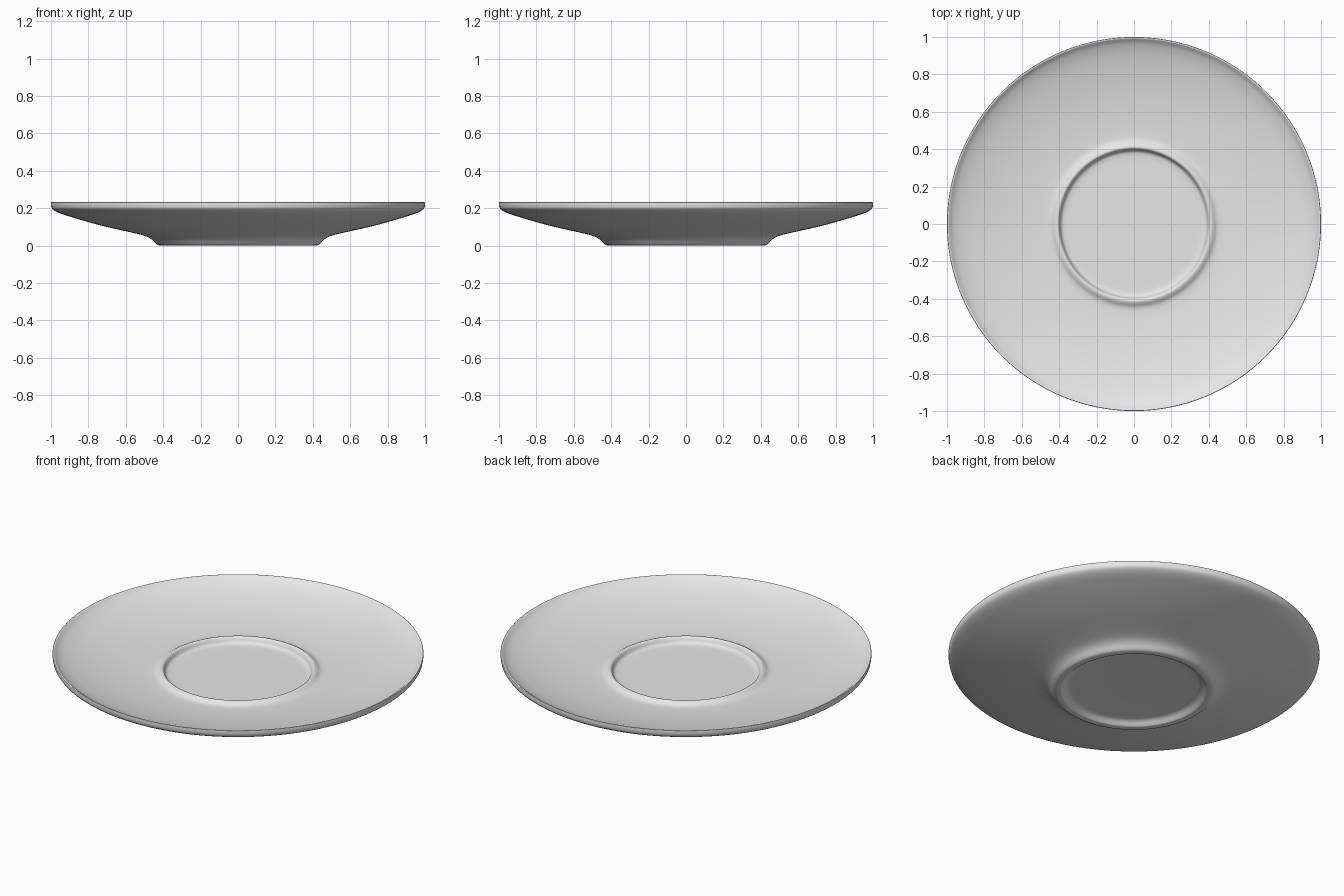
import bpy, bmesh
from math import tau
from mathutils import Vector

cube = bpy.data.objects.get("Cube")
if cube:
    bpy.data.objects.remove(cube, do_unlink=True)

# Glazed white ceramic
ceramic = bpy.data.materials.new("white_ceramic")
ceramic.use_nodes = True
colour = (0.8, 0.8, 0.8, 1)
ceramic.diffuse_color = colour
ceramic.node_tree.nodes["Principled BSDF"].inputs["Base Color"].default_value = colour

# Half cross-section (radius, height), from under the centre round to the top
underside = [(0, .03), (.33, .03), (.365, .026), (.39, .002), (.40, 0), (.42, 0),
             (.435, .006), (.46, .034), (.5, .054), (.6, .077), (.7, .099),
             (.8, .125), (.9, .155), (.96, .175), (.995, .195), (1, .215)]
rim = [(1, .229), (.998, .232), (.992, .232), (.985, .226)]
upper_side = [(.965, .21), (.9, .183), (.75, .148), (.6, .127), (.48, .118),
              (.445, .12), (.425, .134), (.41, .139), (.4, .132), (.39, .108),
              (.37, .102), (.34, .101), (0, .101)]


def round_corners(points, passes=2):
    """Corner-cutting that keeps both end points on the axis."""
    for _ in range(passes):
        cut = [points[0]]
        for a, b in zip(points, points[1:]):
            cut += [a.lerp(b, .25), a.lerp(b, .75)]
        points = cut + [points[-1]]
    return points


def lathe(name, profile, material, steps=128):
    """Revolve a profile about the vertical axis."""
    bm = bmesh.new()
    verts = [bm.verts.new((p.x, 0, p.y)) for p in profile]
    edges = [bm.edges.new(pair) for pair in zip(verts, verts[1:])]
    bmesh.ops.spin(bm, geom=verts + edges, cent=(0, 0, 0), axis=(0, 0, 1),
                   angle=tau, steps=steps)
    bmesh.ops.remove_doubles(bm, verts=bm.verts, dist=.00005)
    bmesh.ops.recalc_face_normals(bm, faces=bm.faces)
    for face in bm.faces:
        face.smooth = True
    mesh = bpy.data.meshes.new(name)
    bm.to_mesh(mesh)
    bm.free()
    mesh.materials.append(material)
    obj = bpy.data.objects.new(name, mesh)
    bpy.context.collection.objects.link(obj)
    return obj


# Saucer with foot ring and raised cup well
profile = [Vector(p) for p in underside + rim + upper_side]
lathe("saucer", round_corners(profile), ceramic)
